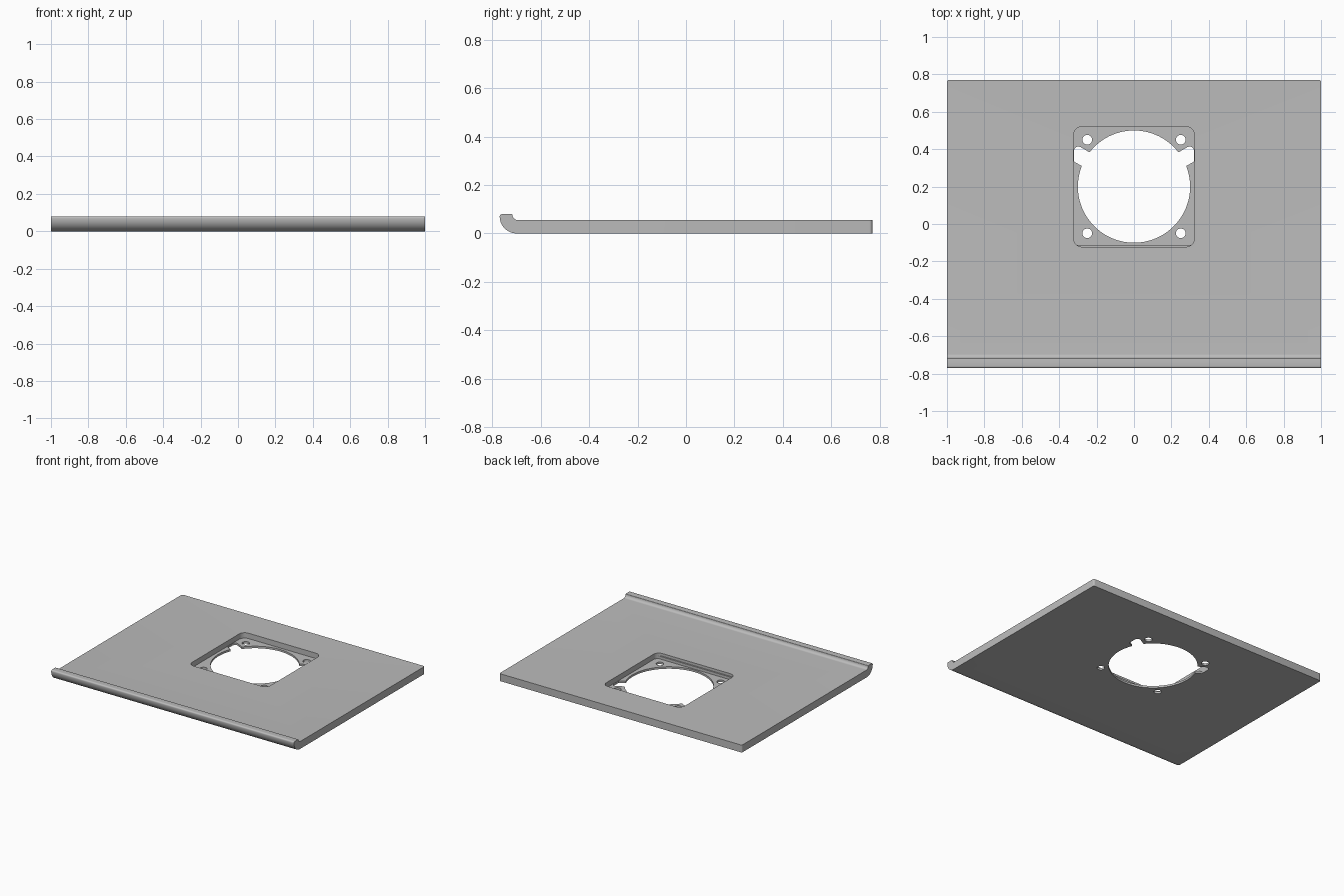
import bpy, bmesh
from math import sin, cos, pi, radians

cube = bpy.data.objects.get("Cube")
if cube:
    bpy.data.objects.remove(cube, do_unlink=True)

grey = bpy.data.materials.new("light grey")
grey.use_nodes = True
grey.diffuse_color = (0.5, 0.5, 0.5, 1)
grey.node_tree.nodes["Principled BSDF"].inputs["Base Color"].default_value = (0.5, 0.5, 0.5, 1)


def arc(cx, cy, r, start, end, n=10):
    angles = [radians(start + (end - start) * i / n) for i in range(n + 1)]
    return [(cx + r * cos(a), cy + r * sin(a)) for a in angles]


def prism(name, points, depth, back_bevel=0):
    """Extrude a closed outline of 3D points along the vector depth."""
    bm = bmesh.new()
    face = bm.faces.new([bm.verts.new(p) for p in points])
    new = bmesh.ops.extrude_face_region(bm, geom=[face], use_keep_orig=True)["geom"]
    bmesh.ops.translate(bm, vec=depth, verts=[g for g in new if isinstance(g, bmesh.types.BMVert)])
    bmesh.ops.recalc_face_normals(bm, faces=bm.faces)
    if back_bevel:
        edges = [e for e in bm.edges
                 if all(v.co.y > 0.76 for v in e.verts)
                 and abs(e.verts[0].co.x - e.verts[1].co.x) < 0.001]
        bmesh.ops.bevel(bm, geom=edges, offset=back_bevel, segments=4, profile=0.5, affect="EDGES")
    mesh = bpy.data.meshes.new(name)
    bm.to_mesh(mesh)
    bm.free()
    ob = bpy.data.objects.new(name, mesh)
    bpy.context.collection.objects.link(ob)
    return ob


# Plate with an upturned, rounded front lip
side = [(0.77, 0), (0.77, 0.055)]
side += arc(-0.695, 0.077, 0.022, 270, 180)
side += arc(-0.722, 0.075, 0.005, 0, 90, 4)
side += arc(-0.76, 0.07, 0.01, 90, 180, 6)
side += arc(-0.70, 0.07, 0.07, 180, 270, 16)[1:]
plate = prism("plate", [(-1, y, z) for y, z in side], (2, 0, 0), 0.012)
plate.data.materials.append(grey)

cutters = []


def cut(name, outline, low, high):
    ob = prism(name, [(x, y, low) for x, y in outline], (0, 0, high - low))
    ob.hide_render = True
    cutters.append(ob)
    mod = plate.modifiers.new(name, "BOOLEAN")
    mod.operation = "DIFFERENCE"
    mod.solver = "EXACT"
    mod.object = ob


# Rounded square pocket with a narrow sill along its front wall
w, r = 0.323, 0.045
pocket = (arc(w - r, 0.52 - r, r, 0, 90) + arc(r - w, 0.52 - r, r, 90, 180)
          + arc(r - w, r - 0.122, r, 180, 270) + arc(w - r, r - 0.122, r, 270, 360))
cut("pocket_top", pocket, 0.035, 0.2)
cut("pocket_floor", [(x, max(y, -0.112)) for x, y in pocket], 0.015, 0.036)

# Round opening and four screw holes
cut("opening", arc(0, 0.2, 0.3, 0, 357.5, 143), -0.1, 0.1)
for x in (-0.25, 0.25):
    for y in (-0.05, 0.45):
        cut("screw_hole", arc(x, y, 0.026, 0, 345, 23), -0.1, 0.1)

# Slanted notches leading out of the opening
notch = [(0.15, 0.235), (0.321, 0.334)] + arc(0.297, 0.39, 0.024, 0, 120) + [(0.13, 0.321)]
for s in (-1, 1):
    cut("notch", [(s * x, y) for x, y in notch], -0.1, 0.1)

# Bake the cuts and drop the cutters
graph = bpy.context.evaluated_depsgraph_get()
baked = bpy.data.meshes.new_from_object(plate.evaluated_get(graph))
plate.modifiers.clear()
plate.data = baked
for ob in cutters:
    bpy.data.objects.remove(ob, do_unlink=True)
baked.materials.clear()
baked.materials.append(grey)
for p in baked.polygons:
    p.material_index = 0

bpy.ops.object.select_all(action="DESELECT")
plate.select_set(True)
bpy.context.view_layer.objects.active = plate
bpy.ops.object.shade_smooth_by_angle(angle=radians(30))
